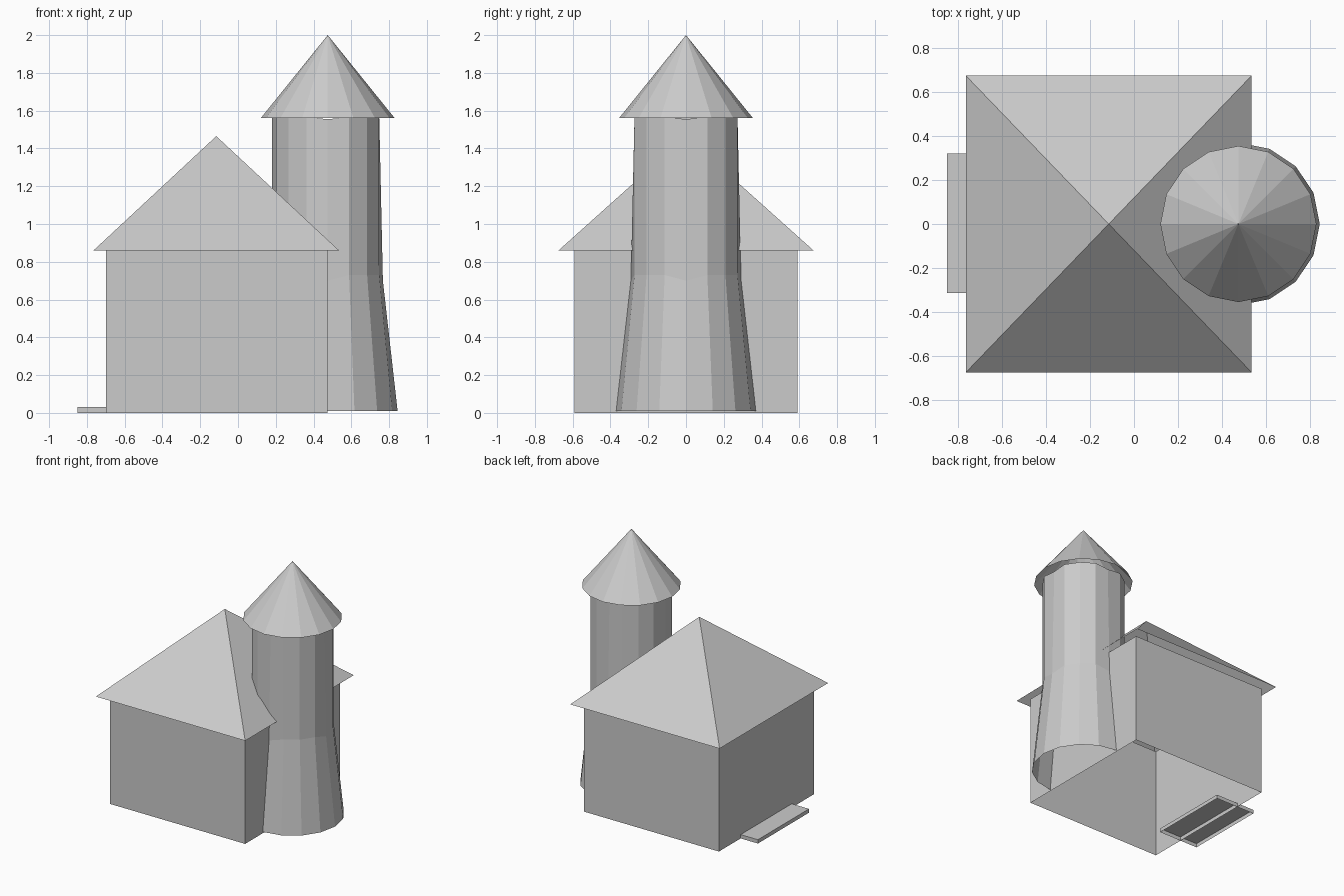
import bpy, bmesh
from math import cos, sin, radians

cube = bpy.data.objects.get("Cube")
if cube:
    bpy.data.objects.remove(cube, do_unlink=True)

GREY = (0.6, 0.6, 0.6, 1)
grey = bpy.data.materials.new("plain grey")
grey.diffuse_color = GREY
grey.use_nodes = True
grey.node_tree.nodes["Principled BSDF"].inputs["Base Color"].default_value = GREY

TOWER_X = 0.475
SIDES = 16


def finish(name, bm):
    mesh = bpy.data.meshes.new(name)
    bm.to_mesh(mesh)
    bm.free()
    mesh.materials.append(grey)
    obj = bpy.data.objects.new(name, mesh)
    bpy.context.collection.objects.link(obj)


def rectangle(bm, x0, x1, y0, y1, z):
    return [bm.verts.new((x, y, z)) for x, y in ((x0, y0), (x1, y0), (x1, y1), (x0, y1))]


def bridge(bm, low, high, closed=True):
    for i in range(len(low) if closed else len(low) - 1):
        j = (i + 1) % len(low)
        bm.faces.new((low[i], low[j], high[j], high[i]))


def fan(bm, ring, apex):
    tip = bm.verts.new(apex)
    for i, v in enumerate(ring):
        bm.faces.new((v, ring[(i + 1) % len(ring)], tip))


def open_box(name, x0, x1, y0, y1, z0, z1, lid):
    bm = bmesh.new()
    low = rectangle(bm, x0, x1, y0, y1, z0)
    high = rectangle(bm, x0, x1, y0, y1, z1)
    bridge(bm, low, high)
    if lid:
        bm.faces.new(high)
    finish(name, bm)


def tower_ring(bm, steps, radius, z, flat_radius=None, flat_z=None):
    # The corners facing front, back and outward can be pulled in to flatten the wall there
    ring = []
    for i in steps:
        a = radians(360 / SIDES * i)
        flat = flat_radius is not None and i in (-4, 0, 4)
        r, h = (flat_radius, flat_z) if flat else (radius, z)
        ring.append(bm.verts.new((TOWER_X + r * cos(a), r * sin(a), h)))
    return ring


# House walls and doorstep, both hollow underneath
open_box("house_walls", -0.70, 0.475, -0.59, 0.59, 0, 0.86, False)
open_box("doorstep", -0.85, -0.51, -0.315, 0.32, 0, 0.03, True)

# Pyramid roof with open eaves
bm = bmesh.new()
fan(bm, rectangle(bm, -0.765, 0.535, -0.675, 0.675, 0.86), (-0.115, 0, 1.465))
finish("house_roof", bm)

# Flared half-round tower foot standing against the wall
bm = bmesh.new()
half = range(-4, 5)
bridge(bm, tower_ring(bm, half, 0.37, 0.01),
       tower_ring(bm, half, 0.295, 0.73, 0.292, 0.70), closed=False)
finish("tower_foot", bm)

# Full round tower shaft
bm = bmesh.new()
full = range(-7, 9)
bridge(bm, tower_ring(bm, full, 0.295, 0.73, 0.292, 0.70),
       tower_ring(bm, full, 0.295, 1.565, 0.273, 1.555))
finish("tower_shaft", bm)

# Conical tower roof
bm = bmesh.new()
fan(bm, tower_ring(bm, full, 0.355, 1.56), (TOWER_X, 0, 2))
finish("tower_roof", bm)
